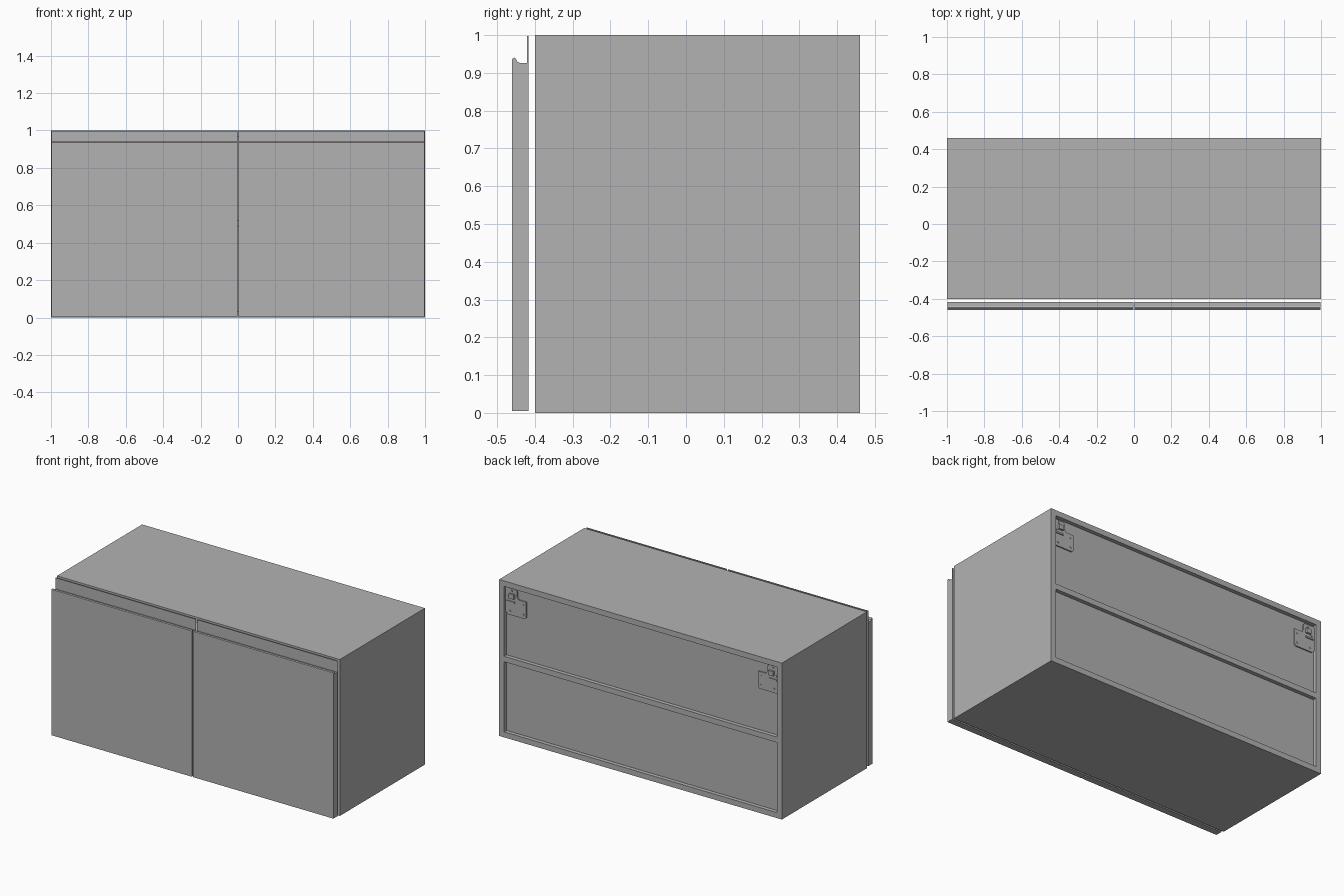
import bpy, bmesh, math
from mathutils import Matrix

if "Cube" in bpy.data.objects:
    bpy.data.objects.remove(bpy.data.objects["Cube"], do_unlink=True)

GREY = (0.448, 0.448, 0.448, 1)
grey = bpy.data.materials.new("plain grey")
grey.use_nodes = True
grey.diffuse_color = GREY
grey.node_tree.nodes["Principled BSDF"].inputs["Base Color"].default_value = GREY


def finish(name, bm):
    bmesh.ops.recalc_face_normals(bm, faces=bm.faces)
    mesh = bpy.data.meshes.new(name)
    bm.to_mesh(mesh)
    bm.free()
    mesh.materials.append(grey)
    obj = bpy.data.objects.new(name, mesh)
    bpy.context.collection.objects.link(obj)
    return obj


def box(name, xs, ys, zs):
    """Box between two limits on each axis."""
    bm = bmesh.new()
    bmesh.ops.create_cube(bm, size=1)
    for v in bm.verts:
        v.co = [lim[0] if c < 0 else lim[1] for c, lim in zip(v.co, (xs, ys, zs))]
    return finish(name, bm)


def extrude(name, points, axis, start, end):
    """Prism from a closed outline, extruded along x or y."""
    bm = bmesh.new()
    place = (lambda p: (start, *p)) if axis == "x" else (lambda p: (p[0], start, p[1]))
    face = bm.faces.new([bm.verts.new(place(p)) for p in points])
    moved = bmesh.ops.extrude_face_region(bm, geom=[face])["geom"]
    step = (end - start, 0, 0) if axis == "x" else (0, end - start, 0)
    bmesh.ops.translate(bm, vec=step, verts=[v for v in moved if isinstance(v, bmesh.types.BMVert)])
    return finish(name, bm)


def disc(name, x, z, radius, y, depth):
    """Round screw head facing the back."""
    bm = bmesh.new()
    turn = Matrix.Translation((x, y, z)) @ Matrix.Rotation(math.pi / 2, 4, "X")
    bmesh.ops.create_cone(bm, cap_ends=True, segments=20, radius1=radius,
                          radius2=radius, depth=depth, matrix=turn)
    return finish(name, bm)


T = 0.035                 # board thickness
FRONT, BACK = -0.40, 0.46
INNER = 1 - T
PANEL = 0.435             # rear face of the recessed back panel

# Carcass boards
for name, z in (("bottom_board", 0), ("shelf", 0.483), ("top_board", 1 - T)):
    box(name, (-INNER, INNER), (FRONT, BACK), (z, z + T))
for name, z0, z1 in (("lower_back_panel", T, 0.483), ("upper_back_panel", 0.483 + T, 1 - T)):
    box(name, (-INNER, INNER), (PANEL - 0.015, PANEL), (z0, z1))

# Door section with a scooped finger grip and a thin rear lip
door = [(-0.46, 0.005), (-0.417, 0.005), (-0.417, 0.997), (-0.421, 0.997),
        (-0.421, 0.926), (-0.439, 0.926), (-0.446, 0.929), (-0.450, 0.936),
        (-0.453, 0.941), (-0.46, 0.937)]

# Bracket outline: wide plate below, narrower hook housing above
bracket = [(INNER, 0.80), (0.95, 0.785), (0.83, 0.785), (0.82, 0.795),
           (0.82, 0.895), (0.875, 0.895), (0.885, 0.91), (0.885, 0.945),
           (0.895, 0.955), (INNER, 0.955)]

for side, s in (("right", -1), ("left", 1)):
    def span(a, b):
        return sorted((s * a, s * b))

    box(side + "_side_board", span(INNER, 1), (FRONT, BACK), (0, 1))
    extrude(side + "_door", door, "x", s * 0.004, s * 0.997)

    # Wall hanging bracket
    outline = [(s * x, z) for x, z in bracket]
    extrude(side + "_bracket_plate", outline, "y", PANEL, PANEL + 0.008)
    box(side + "_bracket_hook", span(0.90, 0.935), (PANEL, PANEL + 0.02), (0.895, 0.925))
    box(side + "_bracket_rib", span(0.90, 0.955), (PANEL, PANEL + 0.014), (0.865, 0.875))
    for i, (x, z, r) in enumerate(((0.925, 0.94, 0.009), (0.945, 0.895, 0.009),
                                   (0.84, 0.87, 0.006), (0.84, 0.81, 0.006),
                                   (0.935, 0.81, 0.006))):
        screw = disc(f"{side}_bracket_screw_{i + 1}", s * x, z, r, PANEL + 0.006, 0.012)
        bpy.ops.object.select_all(action="DESELECT")
        screw.select_set(True)
        bpy.context.view_layer.objects.active = screw
        bpy.ops.object.shade_smooth_by_angle()
